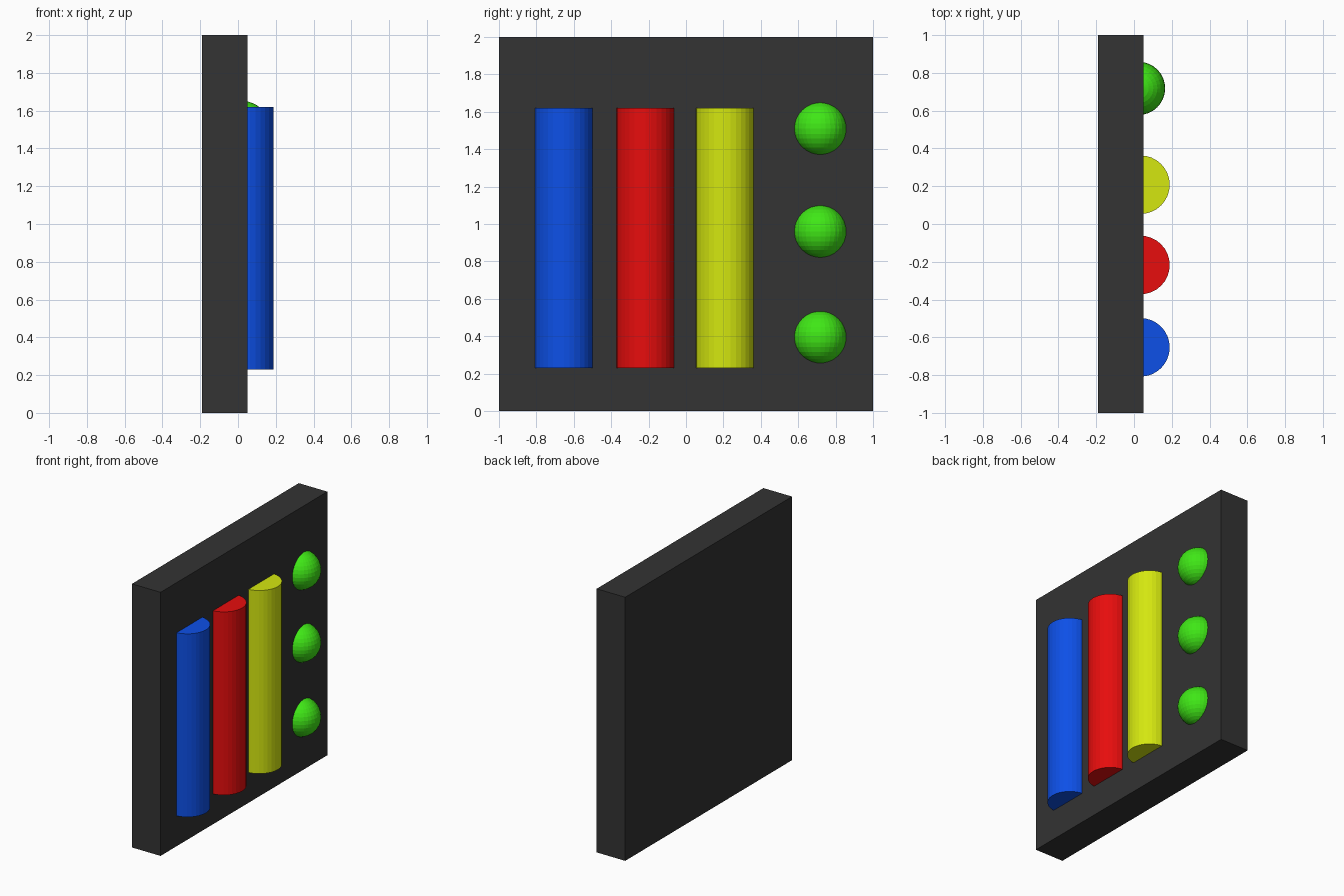
import bpy

if "Cube" in bpy.data.objects:
    bpy.data.objects.remove(bpy.data.objects["Cube"])


def material(name, rgb):
    m = bpy.data.materials.new(name)
    m.diffuse_color = (*rgb, 1.0)
    m.use_nodes = True
    m.node_tree.nodes["Principled BSDF"].inputs["Base Color"].default_value = m.diffuse_color
    return m


def finish(name, mat):
    ob = bpy.context.object
    ob.name = name
    ob.data.materials.append(mat)
    return ob


dark = material("dark grey", (0.033, 0.033, 0.033))
blue = material("blue", (0.004, 0.08, 0.8))
red = material("red", (0.8, 0.004, 0.004))
yellow = material("yellow", (0.66, 0.8, 0.005))
green = material("green", (0.05, 0.8, 0.008))

# Square backing panel
bpy.ops.mesh.primitive_cube_add(size=1, location=(-0.07, 0, 1))
panel = finish("panel", dark)
panel.scale = (0.24, 2, 2)

# Three upright bars, half sunk into the panel
for name, mat, y in (("blue_bar", blue, -0.653),
                     ("red_bar", red, -0.217),
                     ("yellow_bar", yellow, 0.208)):
    bpy.ops.mesh.primitive_cylinder_add(vertices=32, radius=0.155, depth=1.39,
                                        location=(0.034, y, 0.925))
    finish(name, mat)

# Three round buttons, half sunk into the panel
for name, z in (("lower_button", 0.395), ("middle_button", 0.96), ("upper_button", 1.51)):
    bpy.ops.mesh.primitive_uv_sphere_add(segments=32, ring_count=16, radius=0.141,
                                         location=(0.024, 0.718, z))
    finish(name, green)
